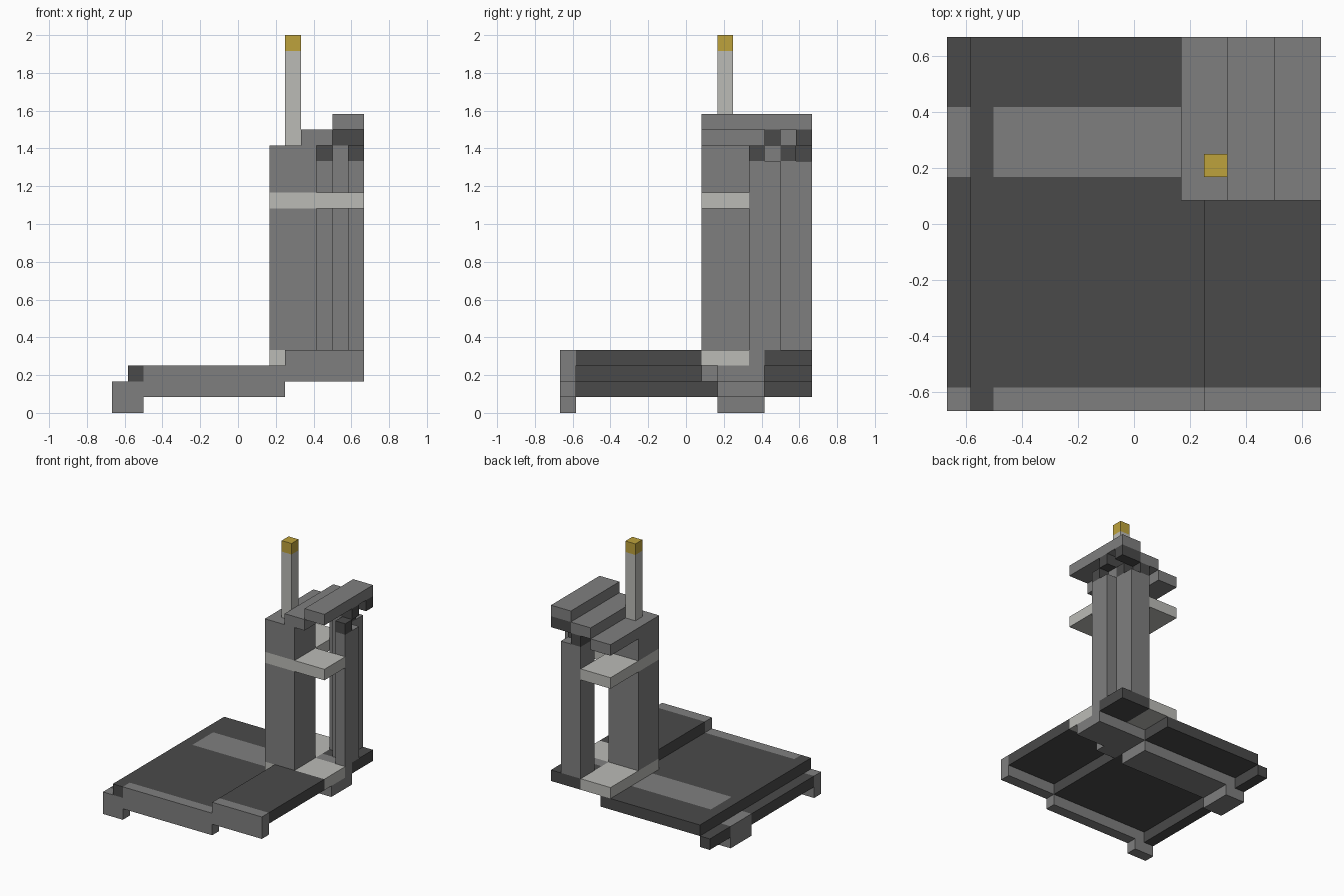
import bpy

U = 1 / 12  # grid step

cube = bpy.data.objects.get("Cube")
if cube:
    bpy.data.objects.remove(cube, do_unlink=True)


def material(name, r, g, b):
    m = bpy.data.materials.new(name)
    m.use_nodes = True
    m.diffuse_color = (r, g, b, 1)
    bsdf = next(n for n in m.node_tree.nodes if n.type == 'BSDF_PRINCIPLED')
    bsdf.inputs["Base Color"].default_value = (r, g, b, 1)
    return m


GREY = material("grey metal", .212, .212, .212)
DARK = material("dark metal", .068, .068, .068)
LIGHT = material("light metal", .497, .497, .47)
GOLD = material("gold", .515, .365, .045)


def box(name, mat, x, y, z):
    """Box spanning the given (low, high) pairs in grid steps."""
    spans = (x, y, z)
    bpy.ops.mesh.primitive_cube_add(size=1, location=[(a + b) / 2 * U for a, b in spans])
    ob = bpy.context.object
    ob.name = name
    ob.scale = [(b - a) * U for a, b in spans]
    bpy.ops.object.transform_apply(location=False, rotation=False, scale=True)
    ob.data.materials.append(mat)
    return ob


# Stepped rails under the floor
for name, y in (("front_rail", (-8, -7)), ("middle_rail", (2, 5))):
    box(name + "_foot", GREY, (-8, -6), y, (0, 2))
    box(name + "_beam", GREY, (-6, 3), y, (1, 3))
box("front_rail_high_end", GREY, (3, 8), (-8, -7), (2, 4))
box("middle_rail_high_end", GREY, (3, 8), (2, 5), (2, 3))
box("middle_rail_lip", GREY, (5, 8), (4, 5), (3, 4))
box("tower_foot", GREY, (3, 5), (1, 2), (2, 3))

# Floor panels, rising in steps
box("floor_step", DARK, (-7, -6), (-8, 8), (2, 3))
for name, y, high_x in (("front", (-7, 2), (3, 8)), ("back", (5, 8), (5, 8))):
    box(name + "_floor_low", DARK, (-8, -7), y, (1, 2))
    box(name + "_floor", DARK, (-6, 3), y, (2, 3))
    box(name + "_floor_high", DARK, high_x, (y[0], min(y[1], 1) if name == "front" else y[1]), (3, 4))

# L-shaped light plates around the tower
for name, z in (("lower_plate", (3, 4)), ("upper_plate", (13, 14))):
    box(name + "_long", LIGHT, (2, 5), (1, 8), z)
    box(name + "_short", LIGHT, (5, 8), (1, 4), z)

# Main pillar, interrupted by the upper plate
box("main_pillar", GREY, (2, 5), (1, 4), (4, 13))
box("main_pillar_top", GREY, (2, 5), (1, 4), (14, 16))
box("main_pillar_shoulder", GREY, (4, 5), (1, 4), (16, 17))

# Corner pillars and their dark caps
box("back_pillar", GREY, (5, 7), (6, 8), (4, 16))
box("side_pillar", GREY, (7, 8), (4, 6), (4, 16))
box("inner_pillar", GREY, (6, 7), (5, 6), (4, 17))
box("back_cap", DARK, (5, 6), (6, 8), (16, 17))
box("inner_cap", DARK, (6, 7), (6, 7), (16, 17))
box("side_cap", DARK, (7, 8), (4, 5), (16, 17))
for name, y in (("front_bracket", (5, 6)), ("back_bracket", (7, 8))):
    box(name, DARK, (6, 8), y, (17, 18))

# Stepped roof bars
for i in range(3):
    x = 2 + 2 * i
    box(f"roof_bar_{i + 1}", GREY, (x, x + 2), (1, 8), (16 + i, 17 + i))

# Mast with a gold tip
box("mast", LIGHT, (3, 4), (2, 3), (17, 23))
box("mast_tip", GOLD, (3, 4), (2, 3), (23, 24))
